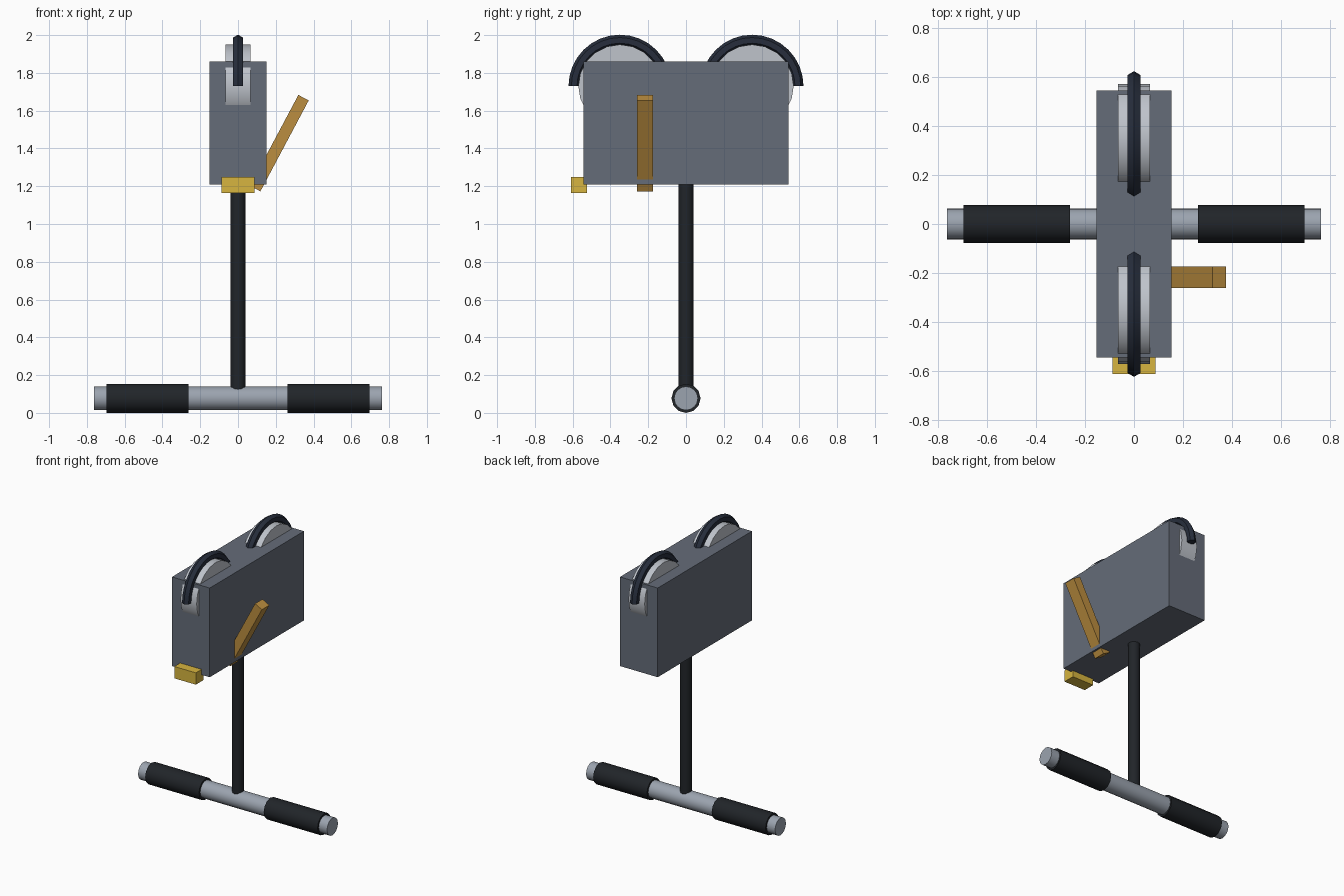
import bpy, bmesh, math
from mathutils import Matrix

if "Cube" in bpy.data.objects:
    bpy.data.objects.remove(bpy.data.objects["Cube"])


def material(name, rgb):
    m = bpy.data.materials.new(name)
    m.diffuse_color = (*rgb, 1)
    m.use_nodes = True
    m.node_tree.nodes["Principled BSDF"].inputs["Base Color"].default_value = m.diffuse_color
    return m


SLATE = material("slate", (0.13, 0.15, 0.19))
STEEL = material("steel", (0.33, 0.37, 0.43))
PALE = material("pale_metal", (0.52, 0.55, 0.60))
NAVY = material("navy", (0.02, 0.027, 0.045))
BLACK = material("black", (0.015, 0.018, 0.022))
YELLOW = material("yellow", (0.68, 0.46, 0.05))
OCHRE = material("ochre", (0.50, 0.27, 0.05))


def finish(name, mat, bm, smooth=False):
    bmesh.ops.recalc_face_normals(bm, faces=bm.faces)
    me = bpy.data.meshes.new(name)
    bm.to_mesh(me)
    bm.free()
    me.materials.append(mat)
    ob = bpy.data.objects.new(name, me)
    bpy.context.collection.objects.link(ob)
    if smooth:
        bpy.ops.object.select_all(action='DESELECT')
        ob.select_set(True)
        bpy.context.view_layer.objects.active = ob
        bpy.ops.object.shade_smooth_by_angle(angle=math.radians(35))
    return ob


def box(name, mat, centre, size, tilt=0):
    bm = bmesh.new()
    bmesh.ops.create_cube(bm, size=1, matrix=Matrix.Translation(centre)
                          @ Matrix.Rotation(tilt, 4, 'Y') @ Matrix.Diagonal((*size, 1)))
    return finish(name, mat, bm)


def cylinder(name, mat, centre, radius, length, sides, along_x=True):
    bm = bmesh.new()
    turn = Matrix.Rotation(math.pi / 2, 4, 'Y') if along_x else Matrix()
    bmesh.ops.create_cone(bm, cap_ends=True, segments=sides, radius1=radius, radius2=radius,
                          depth=length, matrix=Matrix.Translation(centre) @ turn)
    return finish(name, mat, bm, True)


def half_ring(name, mat, centre, major, minor, steps=16, sides=6):
    # upper half of a torus standing in the YZ plane, with closed ends
    bm = bmesh.new()
    rings = []
    for i in range(steps + 1):
        a = math.pi * i / steps
        ring = []
        for j in range(sides):
            b = 2 * math.pi * j / sides
            r = major + minor * math.cos(b)
            ring.append(bm.verts.new((centre[0] + minor * math.sin(b),
                                      centre[1] + r * math.cos(a),
                                      centre[2] + r * math.sin(a))))
        rings.append(ring)
    for p, q in zip(rings, rings[1:]):
        for j in range(sides):
            k = (j + 1) % sides
            bm.faces.new((p[j], p[k], q[k], q[j]))
    bm.faces.new(rings[0])
    bm.faces.new(rings[-1])
    return finish(name, mat, bm, True)


# trolley housing
box("housing", SLATE, (0, 0, 1.535), (0.304, 1.086, 0.65))

# pulley wheels and their curved guards
for side, y in (("front", -0.35), ("rear", 0.35)):
    cylinder(side + "_wheel", PALE, (0, y, 1.73), 0.22, 0.13, 20)
    half_ring(side + "_wheel_guard", NAVY, (0, y, 1.73), 0.242, 0.03)

# hanging stem
cylinder("stem", BLACK, (0, 0, 0.675), 0.04, 1.10, 12, along_x=False)

# handlebar with two rubber grips
cylinder("handlebar", STEEL, (0, 0, 0.077), 0.063, 1.524, 16)
for side, s in (("left", -1), ("right", 1)):
    cylinder(side + "_grip", BLACK, (s * 0.478, 0, 0.077), 0.077, 0.434, 12)

# brake lever and front stop block
box("brake_lever", OCHRE, (0.219, -0.217, 1.428), (0.062, 0.086, 0.545), math.radians(28))
box("stop_block", YELLOW, (0, -0.567, 1.207), (0.174, 0.086, 0.086))
